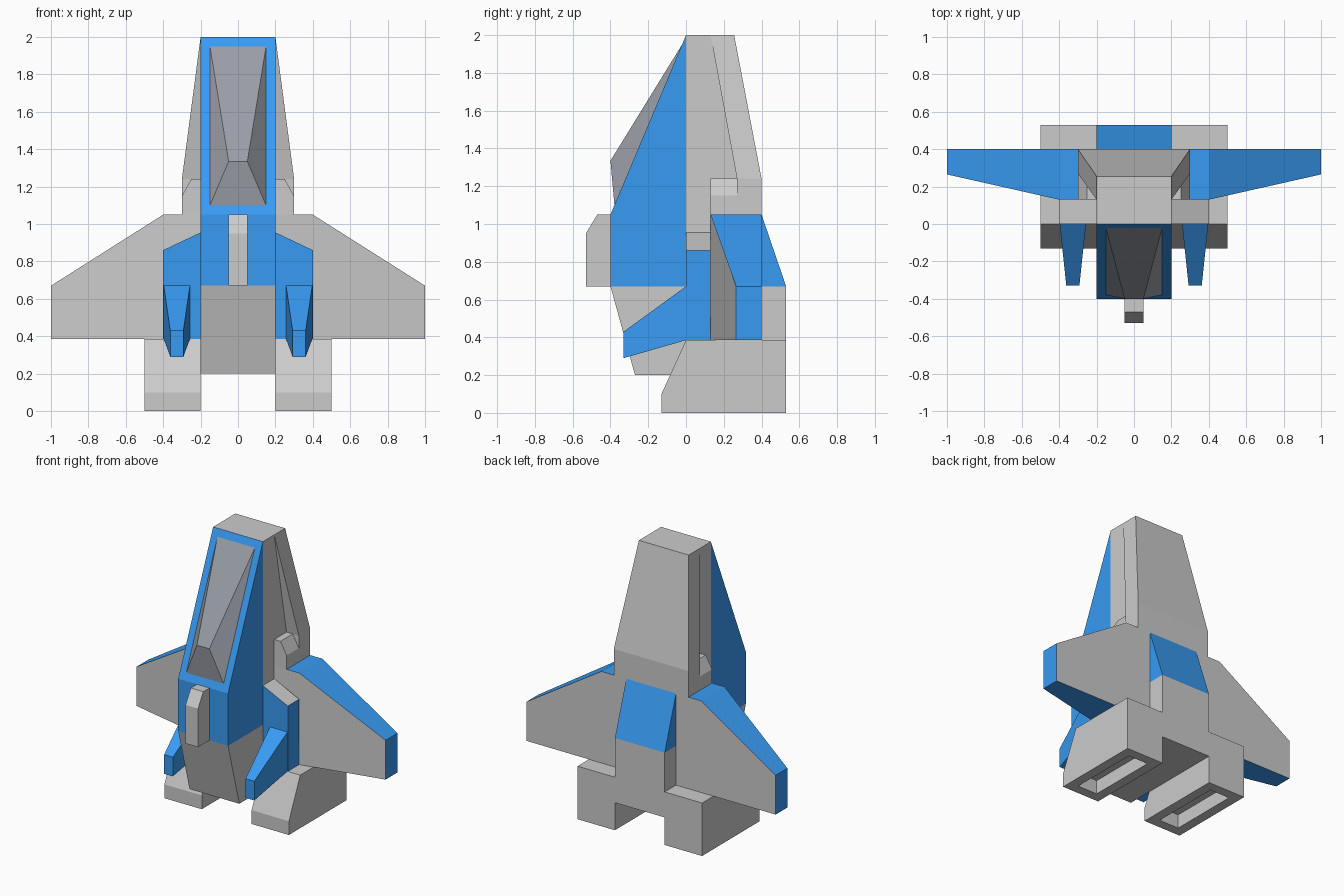
import bpy, bmesh

if "Cube" in bpy.data.objects:
    bpy.data.objects.remove(bpy.data.objects["Cube"])


def material(name, color):
    m = bpy.data.materials.new(name)
    m.diffuse_color = (*color, 1)
    m.use_nodes = True
    m.node_tree.nodes["Principled BSDF"].inputs["Base Color"].default_value = m.diffuse_color
    return m


GREY = material("grey", (0.8, 0.8, 0.8))
BLUE = material("blue", (0.04, 0.33, 0.9))
GLASS = material("dark_grey", (0.32, 0.34, 0.38))


def loft(name, ring_a, ring_b, mat=None, mirror=False, edit=None):
    """Solid between two matching rings of points."""
    bm = bmesh.new()
    a = [bm.verts.new(p) for p in ring_a]
    b = [bm.verts.new(p) for p in ring_b]
    bm.faces.new(a)
    bm.faces.new(b[::-1])
    n = len(a)
    for i in range(n):
        j = (i + 1) % n
        bm.faces.new((a[j], a[i], b[i], b[j]))
    bmesh.ops.recalc_face_normals(bm, faces=bm.faces[:])
    bm.normal_update()
    if edit:
        edit(bm)
    me = bpy.data.meshes.new(name)
    bm.to_mesh(me)
    bm.free()
    ob = bpy.data.objects.new(name, me)
    bpy.context.collection.objects.link(ob)
    for m in ([mat] if mat else [GREY, BLUE]):
        me.materials.append(m)
    if mirror:
        ob.modifiers.new("mirror", "MIRROR")
    return ob


def side(name, profile, x0, x1, mat=GREY, **kw):
    """Extrude a (y, z) profile from x0 to x1."""
    return loft(name, [(x0, y, z) for y, z in profile],
                [(x1, y, z) for y, z in profile], mat, **kw)


def front(name, profile, y0, y1, mat=GREY, **kw):
    """Extrude an (x, z) profile from y0 to y1."""
    return loft(name, [(x, y0, z) for x, z in profile],
                [(x, y1, z) for x, z in profile], mat, **kw)


def rect_xy(x0, x1, y0, y1, z):
    return [(x0, y0, z), (x1, y0, z), (x1, y1, z), (x0, y1, z)]


def rect_xz(x0, x1, z0, z1, y):
    return [(x0, y, z0), (x1, y, z0), (x1, y, z1), (x0, y, z1)]


# Central fuselage, with blue slope at the rear
side("fuselage", [(0, 0.2), (0.53, 0.2), (0.53, 0.67), (0.27, 0.67),
                  (0.27, 1.24), (0.13, 2), (0, 2)], -0.2, 0.2)
side("rear_slope", [(0.27, 0.67), (0.53, 0.67), (0.4, 1.05), (0.27, 1.05)],
     -0.2, 0.2, BLUE)

# Flared upper back: upright base and tapered top
loft("back_base", rect_xy(-0.3, 0.3, 0.27, 0.4, 1.05),
     rect_xy(-0.3, 0.3, 0.27, 0.4, 1.24))
loft("back_taper", rect_xy(-0.3, 0.3, 0.27, 0.4, 1.24),
     rect_xy(-0.2, 0.2, 0.13, 0.255, 2))

# Small chamfered shoulder blocks
front("shoulder_block", [(0.2, 1.05), (0.3, 1.05), (0.3, 1.15), (0.25, 1.24),
                         (0.2, 1.24)], 0.13, 0.27, mirror=True)

# Blue nose, grey underside, front block
side("nose", [(0, 0.67), (-0.4, 0.67), (-0.4, 1.05), (0, 2)], -0.2, 0.2, BLUE)
side("nose_underside", [(0, 0.2), (-0.27, 0.2), (-0.4, 0.67), (0, 0.67)],
     -0.2, 0.2)
side("nose_block", [(-0.4, 0.67), (-0.53, 0.67), (-0.53, 0.95), (-0.47, 1.05),
                    (-0.4, 1.05)], -0.05, 0.05)

# Cockpit canopy: four-sided wedge narrowing to a short ridge
bm = bmesh.new()
tl, tr, rl, rr, bl, br = [bm.verts.new(p) for p in (
    (-0.15, -0.021, 1.95), (0.15, -0.021, 1.95),
    (-0.05, -0.4, 1.335), (0.05, -0.4, 1.335),
    (-0.15, -0.379, 1.1), (0.15, -0.379, 1.1))]
for f in ((tl, rl, rr, tr), (rl, bl, br, rr), (tl, bl, rl), (tr, rr, br),
          (tl, tr, br, bl)):
    bm.faces.new(f)
bmesh.ops.recalc_face_normals(bm, faces=bm.faces[:])
mesh = bpy.data.meshes.new("canopy")
bm.to_mesh(mesh)
bm.free()
mesh.materials.append(GLASS)
bpy.context.collection.objects.link(bpy.data.objects.new("canopy", mesh))


# Wings: grey front and back, blue edges
def wing_colors(bm):
    for f in bm.faces:
        f.material_index = 0 if abs(f.normal.y) > 0.7 else 1


WING = [(0.2, 0.13, 0.385), (0.4, 0.13, 0.385), (1, 0.265, 0.385),
        (1, 0.265, 0.67), (0.4, 0.13, 1.05), (0.2, 0.13, 1.05)]
loft("wing", WING, [(x, 0.4, z) for x, y, z in WING],
     mirror=True, edit=wing_colors)


# Side pods: blue with a grey sloping top
def pod_colors(bm):
    for f in bm.faces:
        f.material_index = 0 if f.normal.z > 0.5 else 1


front("side_pod", [(0.2, 0.385), (0.4, 0.385), (0.4, 0.86), (0.2, 0.955)],
      0, 0.13, None, mirror=True, edit=pod_colors)

# Tapered forward prongs
loft("prong", rect_xz(0.257, 0.397, 0.385, 0.67, 0),
     rect_xz(0.292, 0.362, 0.29, 0.43, -0.33), BLUE, mirror=True)


# Engine feet with a slot recessed into the underside
def cut_slot(bm):
    base = min(bm.faces, key=lambda f: f.calc_center_median().z)
    bmesh.ops.inset_individual(bm, faces=[base], thickness=0.1)
    new = bmesh.ops.extrude_discrete_faces(bm, faces=[base])["faces"][0]
    bmesh.ops.translate(bm, verts=new.verts[:], vec=(0, 0, 0.1))


side("engine_foot", [(-0.13, 0), (0.53, 0), (0.53, 0.385), (0, 0.385),
                     (-0.13, 0.1)], 0.2, 0.5, mirror=True, edit=cut_slot)
